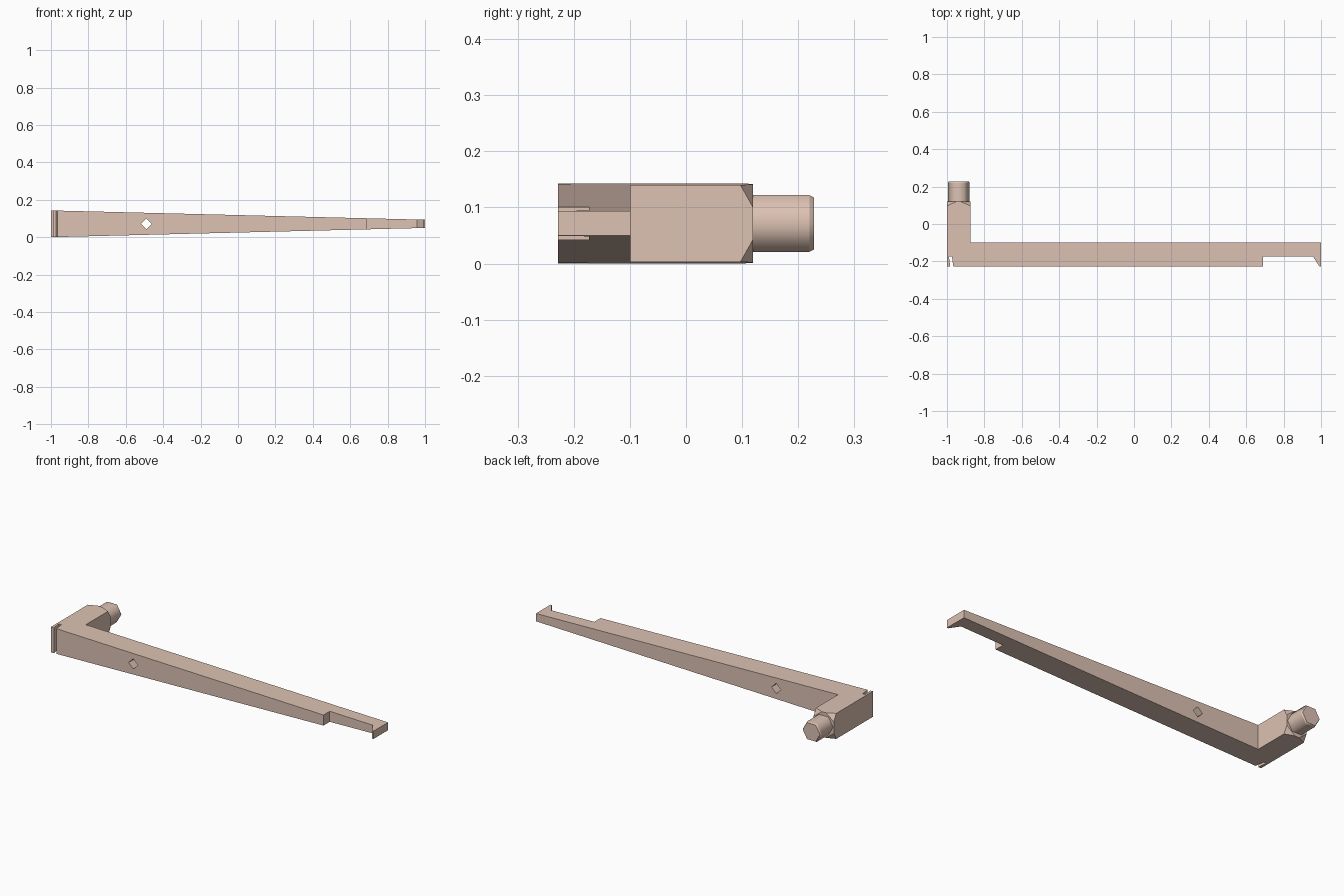
import bpy, bmesh, math
from mathutils import Vector

if "Cube" in bpy.data.objects:
    bpy.data.objects.remove(bpy.data.objects["Cube"])

ZC = 0.0715          # mid height of the whole lever
CX = -0.937          # axis of the foot and peg

mat = bpy.data.materials.new("tan")
mat.diffuse_color = (0.72, 0.54, 0.45, 1)
mat.use_nodes = True
mat.node_tree.nodes["Principled BSDF"].inputs["Base Color"].default_value = mat.diffuse_color


def half_height(x):
    return 0.0715 - 0.0248 * (x + 1)


def make_object(name, bm):
    bmesh.ops.recalc_face_normals(bm, faces=bm.faces)
    me = bpy.data.meshes.new(name)
    bm.to_mesh(me)
    bm.free()
    ob = bpy.data.objects.new(name, me)
    bpy.context.collection.objects.link(ob)
    me.materials.append(mat)
    return ob


def prism(name, ring_a, ring_b):
    bm = bmesh.new()
    a = [bm.verts.new(p) for p in ring_a]
    b = [bm.verts.new(p) for p in ring_b]
    n = len(a)
    bm.faces.new(a)
    bm.faces.new(b)
    for i in range(n):
        bm.faces.new((a[i], a[(i + 1) % n], b[(i + 1) % n], b[i]))
    return make_object(name, bm)


def cut(target, cutter):
    mod = target.modifiers.new("cut", 'BOOLEAN')
    mod.operation = 'DIFFERENCE'
    mod.solver = 'EXACT'
    mod.object = cutter
    bpy.context.view_layer.objects.active = target
    bpy.ops.object.modifier_apply(modifier=mod.name)
    bpy.data.objects.remove(cutter)


# L-shaped tapering arm with foot, front notch, step and end hook
outline = [(-1, -0.228), (-0.983, -0.228), (-0.989, -0.175), (-0.973, -0.175),
           (-0.966, -0.228), (0.69, -0.228), (0.69, -0.173), (0.957, -0.173),
           (0.992, -0.228), (1, -0.228), (1, -0.099), (-0.874, -0.099),
           (-0.874, 0.119), (-1, 0.119)]
arm = prism("lever_arm",
            [(x, y, ZC - half_height(x)) for x, y in outline],
            [(x, y, ZC + half_height(x)) for x, y in outline])

# diamond hole through the arm
diamond = [(-0.49 + 0.029 * math.cos(i * math.pi / 2),
            ZC + 0.029 * math.sin(i * math.pi / 2)) for i in range(4)]
cut(arm, prism("hole_cutter", [(x, -0.4, z) for x, z in diamond],
               [(x, 0.05, z) for x, z in diamond]))

# clipped corners at the end of the foot
size = Vector((0.05, 0.022, 0.039))
e = 0.01
k = 1 + e * sum(1 / s for s in size)
for sx in (-1, 1):
    for sz in (-1, 1):
        x = CX + sx * 0.063
        sign = Vector((sx, 1, sz))
        corner = Vector((x, 0.119, ZC + sz * half_height(x))) + e * sign
        bm = bmesh.new()
        v = [bm.verts.new(corner)]
        for axis in range(3):
            p = corner.copy()
            p[axis] -= sign[axis] * size[axis] * k
            v.append(bm.verts.new(p))
        for f in ((0, 1, 2), (0, 2, 3), (0, 3, 1), (1, 3, 2)):
            bm.faces.new([v[i] for i in f])
        cut(arm, make_object("corner_cutter", bm))

# six-sided peg, smooth round its sides, with a chamfered tip
bm = bmesh.new()
rings = []
for y, r in ((0.118, 0.0583), (0.22, 0.0583), (0.228, 0.0535)):
    rings.append([bm.verts.new((CX + r * math.cos(i * math.pi / 3), y,
                                ZC + r * math.sin(i * math.pi / 3)))
                  for i in range(6)])
for lo, hi in zip(rings, rings[1:]):
    for i in range(6):
        j = (i + 1) % 6
        bm.faces.new((lo[i], lo[j], hi[j], hi[i])).smooth = True
bm.faces.new(rings[0])
bm.faces.new(rings[-1])
for ring in rings:
    for i in range(6):
        bm.edges.get((ring[i], ring[(i + 1) % 6])).smooth = False
make_object("peg", bm)
